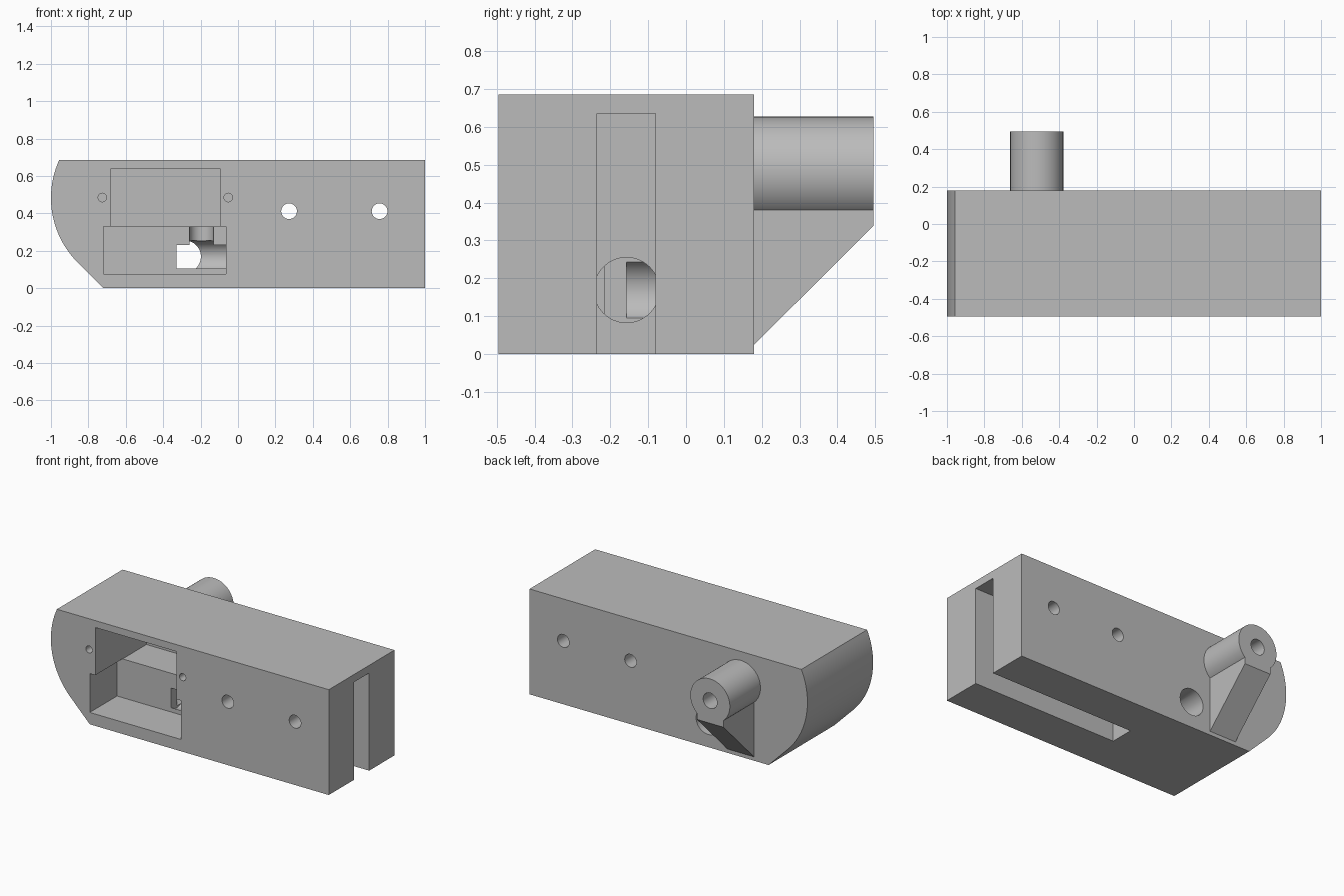
import bpy, bmesh, math
from mathutils import Matrix, Vector

if "Cube" in bpy.data.objects:
    bpy.data.objects.remove(bpy.data.objects["Cube"])

FRONT, BACK, TIP = -0.495, 0.18, 0.495   # key depths along y

grey = bpy.data.materials.new("plain grey")
grey.diffuse_color = (0.5, 0.5, 0.5, 1)
grey.use_nodes = True
grey.node_tree.nodes["Principled BSDF"].inputs["Base Color"].default_value = grey.diffuse_color


def finish(name, bm):
    bmesh.ops.recalc_face_normals(bm, faces=bm.faces[:])
    mesh = bpy.data.meshes.new(name)
    bm.to_mesh(mesh)
    bm.free()
    mesh.materials.append(grey)
    ob = bpy.data.objects.new(name, mesh)
    bpy.context.collection.objects.link(ob)
    return ob


def prism(name, points, offset):
    """Extrude a closed outline of 3D points along an offset."""
    bm = bmesh.new()
    face = bm.faces.new([bm.verts.new(p) for p in points])
    new = bmesh.ops.extrude_face_region(bm, geom=[face])["geom"]
    verts = [v for v in new if isinstance(v, bmesh.types.BMVert)]
    bmesh.ops.translate(bm, verts=verts, vec=offset)
    return finish(name, bm)


def box(name, x, y, z):
    pts = [(x[0], y[0], z[0]), (x[1], y[0], z[0]), (x[1], y[0], z[1]), (x[0], y[0], z[1])]
    return prism(name, pts, (0, y[1] - y[0], 0))


def rod(name, a, b, r, sides=64):
    """Cylinder between two points."""
    a, b = Vector(a), Vector(b)
    d = b - a
    rot = d.to_track_quat('Z', 'Y').to_matrix().to_4x4()
    bm = bmesh.new()
    bmesh.ops.create_cone(bm, cap_ends=True, segments=sides, radius1=r, radius2=r,
                          depth=d.length, matrix=Matrix.Translation((a + b) / 2) @ rot)
    return finish(name, bm)


def combine(target, other, op):
    mod = target.modifiers.new(op.lower(), 'BOOLEAN')
    mod.operation, mod.solver, mod.object = op, 'EXACT', other
    bpy.context.view_layer.objects.active = target
    bpy.ops.object.modifier_apply(modifier=mod.name)
    bpy.data.objects.remove(other)


# Main block: rounded nose running into a 45 degree chamfer
R, CX, CZ = 0.489, -0.511, 0.483
start = math.pi - math.asin((0.685 - CZ) / R)
end = math.radians(225)
outline = [(1, FRONT, 0), (1, FRONT, 0.685)]
for i in range(25):
    t = start + (end - start) * i / 24
    outline.append((CX + R * math.cos(t), FRONT, CZ + R * math.sin(t)))
outline.append((-0.72, FRONT, 0))
body = prism("body", outline, (0, BACK - FRONT, 0))

# Rear peg and its sloped support
BX, BZ = -0.52, 0.485
combine(body, rod("peg", (BX, 0.1, BZ), (BX, TIP, BZ), 0.142), 'UNION')
rib = [(0.1, 0.025), (BACK, 0.025), (TIP, 0.338), (TIP, BZ), (0.1, BZ)]
combine(body, prism("peg_support", [(BX - 0.096, y, z) for y, z in rib], (0.192, 0, 0)), 'UNION')

cutters = [
    # Long slot open at the end and underneath
    box("slot", (-0.04, 1.1), (-0.235, -0.08), (-0.1, 0.635)),
    # Stepped front pocket
    box("lower_pocket", (-0.72, -0.063), (-0.6, -0.215), (0.077, 0.33)),
    box("upper_pocket", (-0.68, -0.097), (-0.6, 0.03), (0.329, 0.64)),
    # Channel from slot past the pocket, its rear outlet and upper branch
    rod("channel", (-0.33, -0.157, 0.169), (-0.038, -0.157, 0.169), 0.086),
    rod("rear_outlet", (-0.285, -0.157, 0.169), (-0.285, 0.3, 0.169), 0.0865),
    rod("channel_branch", (-0.195, -0.205, 0.169), (-0.195, -0.205, 0.34), 0.065),
    # Blind hole in the peg
    rod("peg_hole", (BX, 0.15, BZ), (BX, 0.6, BZ), 0.05),
]
# Cross holes through the block
for x in (0.273, 0.757):
    cutters.append(rod("cross_hole", (x, -0.6, 0.412), (x, 0.3, 0.412), 0.042, 48))
# Small fixing holes beside the pocket
for x in (-0.725, -0.052):
    cutters.append(rod("fixing_hole", (x, -0.6, 0.485), (x, -0.25, 0.485), 0.023, 32))
for c in cutters:
    combine(body, c, 'DIFFERENCE')

bpy.ops.object.select_all(action='DESELECT')
body.select_set(True)
bpy.context.view_layer.objects.active = body
bpy.ops.object.shade_smooth_by_angle(angle=math.radians(25))
